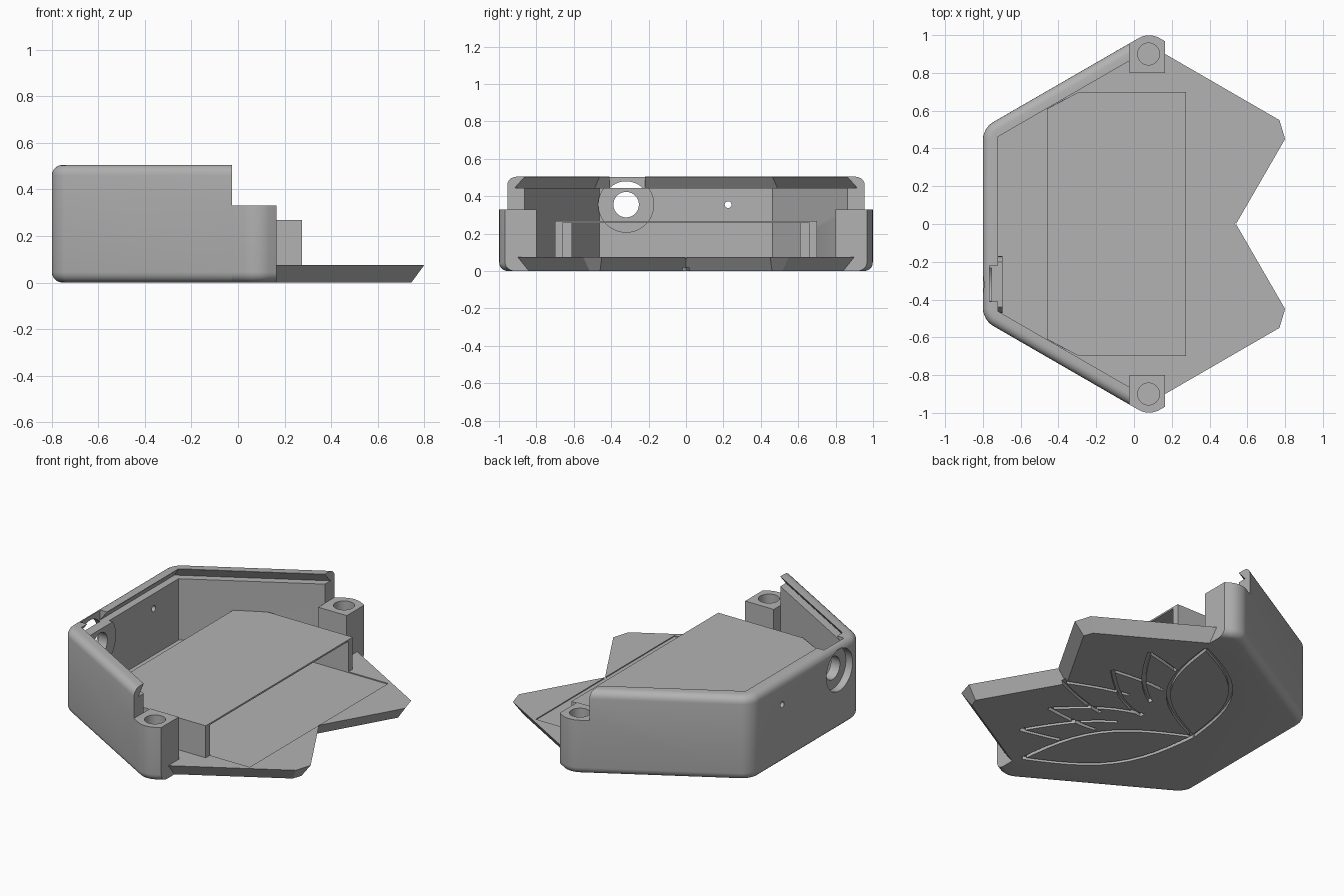
import bpy, bmesh, math
from mathutils import Vector

cube = bpy.data.objects.get("Cube")
if cube:
    bpy.data.objects.remove(cube, do_unlink=True)

grey = bpy.data.materials.new("plain grey")
grey.use_nodes = True
grey.diffuse_color = (0.45, 0.45, 0.45, 1)
grey.node_tree.nodes["Principled BSDF"].inputs["Base Color"].default_value = (0.45, 0.45, 0.45, 1)

CX = 0.08            # centre of the hexagon
FLOOR, RIM, TOP = 0.075, 0.445, 0.505
POST_TOP = 0.33
EDGE_L, EDGE_R = -0.025, 0.165


def finish(name, bm):
    bmesh.ops.recalc_face_normals(bm, faces=bm.faces)
    mesh = bpy.data.meshes.new(name)
    bm.to_mesh(mesh)
    bm.free()
    mesh.materials.append(grey)
    ob = bpy.data.objects.new(name, mesh)
    bpy.context.collection.objects.link(ob)
    return ob


def loft(name, low, high, z0, z1):
    """Solid between two outlines with the same number of points."""
    bm = bmesh.new()
    a = [bm.verts.new((x, y, z0)) for x, y in low]
    b = [bm.verts.new((x, y, z1)) for x, y in high]
    bm.faces.new(a[::-1])
    bm.faces.new(b)
    for i in range(len(a)):
        j = (i + 1) % len(a)
        bm.faces.new((a[i], a[j], b[j], b[i]))
    return finish(name, bm)


def hexagon(apothem):
    r = apothem / math.cos(math.pi / 6)
    return [(CX + r * math.sin(k * math.pi / 3), r * math.cos(k * math.pi / 3)) for k in range(6)]


def box(name, x0, x1, y0, y1, z0, z1):
    o = [(x0, y0), (x1, y0), (x1, y1), (x0, y1)]
    return loft(name, o, o, z0, z1)


def cylinder(name, r, centre, depth, axis="Z"):
    rot = (0, math.pi / 2, 0) if axis == "X" else (0, 0, 0)
    bpy.ops.mesh.primitive_cylinder_add(vertices=40, radius=r, depth=depth, location=centre, rotation=rot)
    ob = bpy.context.object
    ob.name = name
    ob.data.materials.append(grey)
    return ob


def boolean(ob, tool, op="DIFFERENCE", keep=False):
    tool.hide_render = True
    m = ob.modifiers.new("cut", "BOOLEAN")
    m.operation, m.solver, m.object = op, "EXACT", tool
    bpy.context.view_layer.objects.active = ob
    bpy.ops.object.modifier_apply(modifier=m.name)
    if not keep:
        bpy.data.objects.remove(tool, do_unlink=True)


def smooth(ob):
    bpy.ops.object.select_all(action="DESELECT")
    ob.select_set(True)
    bpy.context.view_layer.objects.active = ob
    bpy.ops.object.shade_smooth_by_angle(angle=math.radians(30))


def rounded_hexagon(name):
    ob = loft(name, hexagon(0.88), hexagon(0.88), 0, TOP)
    bm = bmesh.new()
    bm.from_mesh(ob.data)
    upright = [e for e in bm.edges if abs(e.verts[0].co.z - e.verts[1].co.z) > 0.1]
    bmesh.ops.bevel(bm, geom=upright, offset=0.06, segments=6, profile=0.5, affect="EDGES")
    rims = [e for e in bm.edges if abs(e.verts[0].co.z - e.verts[1].co.z) < 0.001]
    bmesh.ops.bevel(bm, geom=rims, offset=0.045, segments=5, profile=0.5, affect="EDGES")
    bm.to_mesh(ob.data)
    bm.free()
    return ob


# Shell: hollow half hexagon with an undercut groove for a sliding lid
shell = rounded_hexagon("case_shell")
boolean(shell, loft("cavity", hexagon(0.80), hexagon(0.80), FLOOR, 1))
boolean(shell, loft("lid_groove", hexagon(0.845), hexagon(0.795), RIM, TOP + 0.005))
boolean(shell, box("open_top", EDGE_L, 2, -2, 2, POST_TOP, 1))
boolean(shell, box("open_end", EDGE_R, 2, -2, 2, -1, 1))
for s in (-1, 1):
    lo, hi = sorted((s * 0.8, s * 2))
    boolean(shell, box("post_space", EDGE_L, 2, lo, hi, -1, 1))

# Screw posts
for s, side in ((1, "left"), (-1, "right")):
    post = rounded_hexagon("screw_post_" + side)
    lo, hi = sorted((s * 0.8, s * 2))
    boolean(post, box("post_limits", EDGE_L, EDGE_R, lo, hi, -1, POST_TOP), "INTERSECT")
    boolean(post, cylinder("screw_hole", 0.058, (0.077, s * 0.9, 0.25), 0.35))
    smooth(post)

# Button hole with inner boss, lid notch and small light hole in the end wall
HOLE = (-0.75, -0.32, 0.355)
boolean(shell, box("lip_notch", -0.765, -0.6, -0.41, -0.22, RIM, 1))
boolean(shell, cylinder("outer_recess", 0.125, (-0.80, HOLE[1], HOLE[2]), 0.09, "X"))
boolean(shell, cylinder("button_hole", 0.068, HOLE, 0.4, "X"))
boolean(shell, cylinder("light_hole", 0.018, (-0.75, 0.225, 0.355), 0.4, "X"))
boss = cylinder("button_boss", 0.15, (-0.7075, HOLE[1], HOLE[2]), 0.025, "X")
boolean(boss, cylinder("boss_hole", 0.068, HOLE, 0.4, "X"))
boolean(boss, box("boss_trim", -1, 0, -1, 1, RIM, 1))

# Notched base plate with undercut edges
upper = [(EDGE_R, 0.90), (0.77, 0.55), (0.80, 0.45), (0.54, 0)]
lower = [(EDGE_R, 0.84), (0.725, 0.515), (0.745, 0.46), (0.48, 0)]


def mirrored(half):
    return half + [(x, -y) for x, y in half[-2::-1]]


plate = loft("notched_base_plate", mirrored(lower), mirrored(upper), 0, FLOOR)

# Shallow floor recess under the battery cover
for ob in (shell, plate):
    boolean(ob, box("floor_recess", -0.46, 0.54, -0.66, 0.66, FLOOR - 0.006, 0.2))


# Flower engraving on the underside
def groove(tip, bulge, start):
    base, tip = Vector((-0.42, 0)), Vector(tip)
    along = tip - base
    across = Vector((-along.y, along.x)).normalized()
    n = 12
    ts = [start + (1 - start) * i / n for i in range(n + 1)]
    mid = [base + along * t + across * bulge * math.sin(math.pi * t) for t in ts]
    left, right = [], []
    for i, p in enumerate(mid):
        d = (mid[min(i + 1, n)] - mid[max(i - 1, 0)]).normalized()
        w = Vector((-d.y, d.x)) * 0.011
        left.append(p + w)
        right.append(p - w)
    o = [tuple(p) for p in left + right[::-1]]
    return loft("petal_groove", o, o, -0.02, 0.02)


# tip, bulge, start of the inner edge, start of the outer edge
petals = [((0.14, 0.78), 0.17, 0.0, 0.0), ((0.35, 0.55), 0.13, 0.45, 0.76),
          ((0.38, 0.27), 0.13, 0.4, 0.62), ((0.51, 0), 0.13, 0.6, 0.6)]
for (x, y), bulge, inner, outer in petals:
    for s in ((1, -1) if y else (1,)):
        for b, start in ((-bulge * s, inner), (bulge * s, outer)):
            # inner edge faces the middle line of the flower
            cutter = groove((x, y * s), b, start)
            boolean(shell, cutter, keep=True)
            boolean(plate, cutter)
smooth(shell)

# Battery cover: thin roof on two side rails, open at the ends
roof = [(-0.46, -0.61), (-0.29, -0.70), (0.275, -0.70),
        (0.275, 0.70), (-0.29, 0.70), (-0.46, 0.61)]
loft("battery_cover", roof, roof, 0.258, 0.268)
for s, side in ((1, "left"), (-1, "right")):
    rail = [(-0.36, s * 0.66), (-0.29, s * 0.70), (0.275, s * 0.70), (0.275, s * 0.66)]
    loft("cover_rail_" + side, rail, rail, FLOOR - 0.006, 0.258)
    stop = [(-0.46, s * 0.61), (-0.36, s * 0.665), (-0.36, s * 0.61)]
    loft("battery_stop_" + side, stop, stop, FLOOR - 0.006, 0.258)
